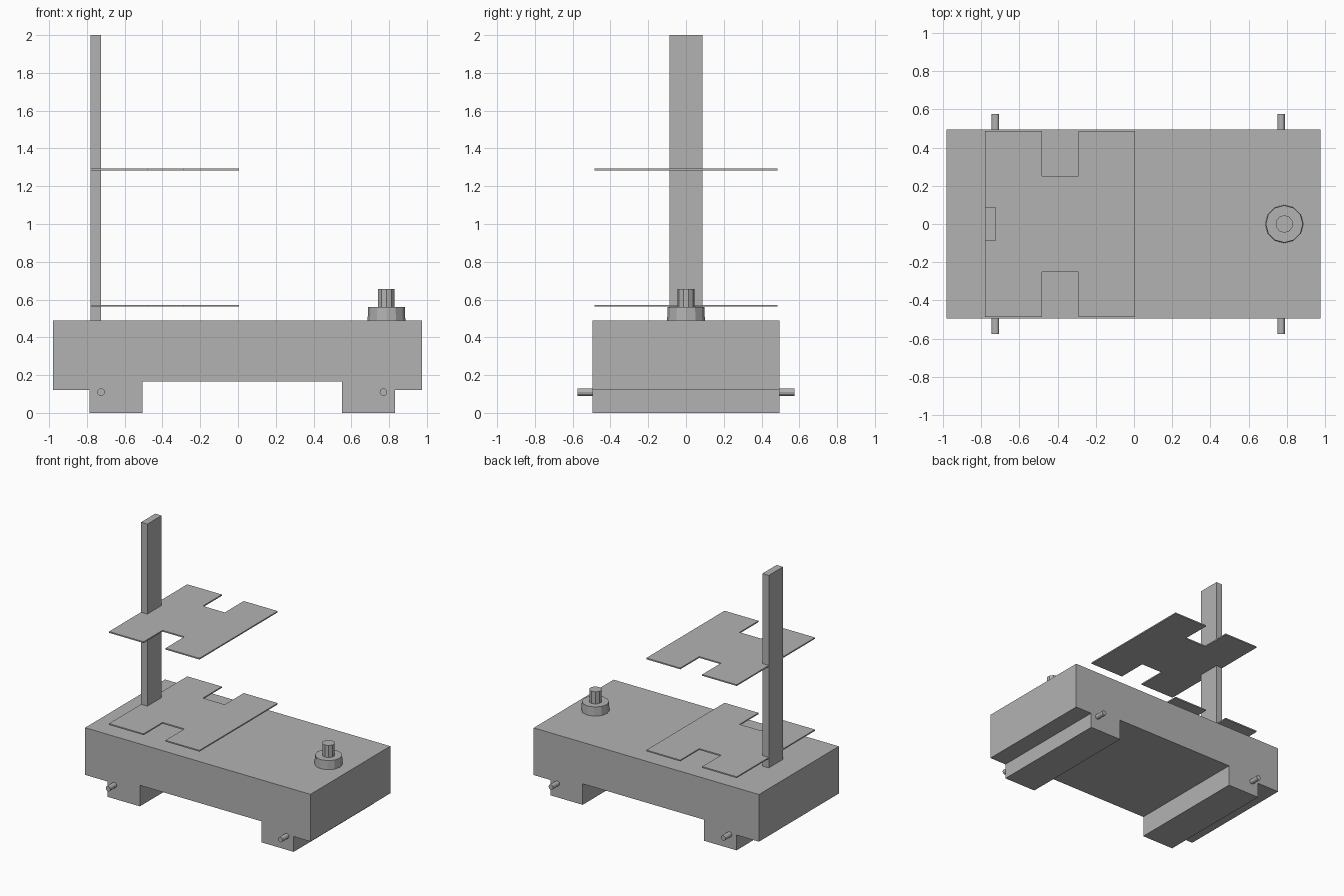
import bpy, bmesh
from mathutils import Matrix, Vector

cube = bpy.data.objects.get("Cube")
if cube:
    bpy.data.objects.remove(cube, do_unlink=True)

GREY = (0.45, 0.45, 0.45, 1)
mat = bpy.data.materials.new("plain grey")
mat.use_nodes = True
mat.diffuse_color = GREY
mat.node_tree.nodes["Principled BSDF"].inputs["Base Color"].default_value = GREY


def finish(bm, name):
    bmesh.ops.recalc_face_normals(bm, faces=bm.faces)
    mesh = bpy.data.meshes.new(name)
    bm.to_mesh(mesh)
    bm.free()
    mesh.materials.append(mat)
    obj = bpy.data.objects.new(name, mesh)
    bpy.context.collection.objects.link(obj)
    return obj


def extrude(name, points, direction):
    """Closed outline swept along a direction."""
    bm = bmesh.new()
    face = bm.faces.new([bm.verts.new(p) for p in points])
    result = bmesh.ops.extrude_face_region(bm, geom=[face], use_keep_orig=True)
    verts = [v for v in result["geom"] if isinstance(v, bmesh.types.BMVert)]
    bmesh.ops.translate(bm, verts=verts, vec=Vector(direction))
    return finish(bm, name)


def cylinder(name, centre, r1, r2, depth, sides, axis="Z"):
    bm = bmesh.new()
    turn = Matrix.Rotation(1.5707963, 4, "X") if axis == "Y" else Matrix()
    bmesh.ops.create_cone(bm, cap_ends=True, segments=sides, radius1=r1,
                          radius2=r2, depth=depth,
                          matrix=Matrix.Translation(centre) @ turn)
    return finish(bm, name)


# Base block with two feet running across it
profile = [(-0.98, 0.12), (-0.785, 0.12), (-0.785, 0), (-0.505, 0),
           (-0.505, 0.165), (0.55, 0.165), (0.55, 0), (0.83, 0),
           (0.83, 0.12), (0.975, 0.12), (0.975, 0.49), (-0.98, 0.49)]
extrude("base_block", [(x, -0.495, z) for x, z in profile], (0, 0.99, 0))

# Upright post
post = [(-0.78, -0.088), (-0.725, -0.088), (-0.725, 0.088), (-0.78, 0.088)]
extrude("post", [(x, y, 0.49) for x, y in post], (0, 0, 1.51))

# Two thin notched plates, each outline mirrored about the centre line
half = [(-0.78, 0.485), (-0.48, 0.485), (-0.48, 0.25),
        (-0.29, 0.25), (-0.29, 0.485), (0.005, 0.485)]
outline = half + [(x, -y) for x, y in reversed(half)]
for name, z in (("lower_plate", 0.562), ("upper_plate", 1.284)):
    extrude(name, [(x, y, z) for x, y in outline], (0, 0, 0.01))

# Side pegs through the feet
for end, x in (("right", -0.725), ("left", 0.77)):
    for side, s in (("front", -1), ("back", 1)):
        cylinder(f"{side}_{end}_peg", (x, s * 0.525, 0.11),
                 0.02, 0.02, 0.1, 12, "Y")

# Knob collar and stem
cylinder("knob_collar", (0.786, 0, 0.525), 0.1, 0.097, 0.07, 12)
cylinder("knob_stem", (0.786, 0, 0.607), 0.046, 0.046, 0.096, 10)
